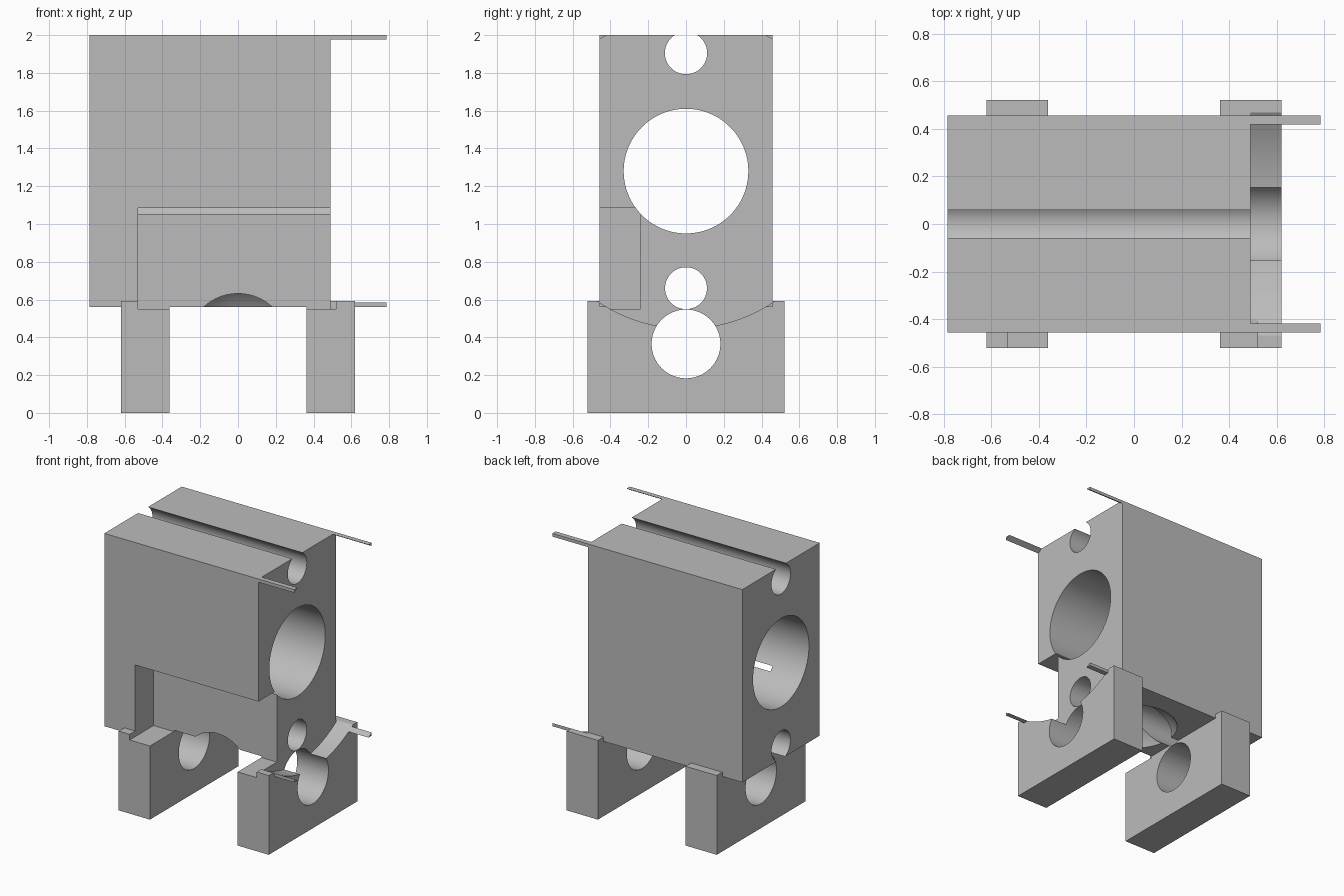
import bpy, math
from mathutils import Vector

if "Cube" in bpy.data.objects:
    bpy.data.objects.remove(bpy.data.objects["Cube"])

grey = bpy.data.materials.new("plain grey")
grey.use_nodes = True
colour = (0.5, 0.5, 0.5, 1)
grey.diffuse_color = colour
grey.node_tree.nodes["Principled BSDF"].inputs["Base Color"].default_value = colour


def box(name, low, high):
    low, high = Vector(low), Vector(high)
    bpy.ops.mesh.primitive_cube_add(size=1, location=(low + high) / 2)
    ob = bpy.context.object
    ob.name = name
    ob.scale = high - low
    bpy.ops.object.transform_apply(location=True, rotation=True, scale=True)
    ob.data.materials.append(grey)
    return ob


def bore(name, radius, z, x0=-1, x1=1, sides=96):
    bpy.ops.mesh.primitive_cylinder_add(
        vertices=sides, radius=radius, depth=x1 - x0,
        location=((x0 + x1) / 2, 0, z), rotation=(0, math.pi / 2, 0))
    ob = bpy.context.object
    ob.name = name
    bpy.ops.object.transform_apply(location=True, rotation=True, scale=True)
    ob.data.materials.append(grey)
    return ob


def combine(target, tool, operation):
    mod = target.modifiers.new(tool.name, 'BOOLEAN')
    mod.operation = operation
    mod.solver = 'EXACT'
    mod.object = tool
    tool.hide_render = True
    bpy.context.view_layer.objects.active = target
    bpy.ops.object.modifier_apply(modifier=mod.name)
    bpy.data.objects.remove(tool)


# Main block and its two feet
body = box("bearing_block", (-0.785, -0.457, 0.56), (0.785, 0.457, 2))
for name, x0, x1 in (("right_foot", -0.62, -0.362), ("left_foot", 0.362, 0.62)):
    combine(body, box(name, (x0, -0.522, 0), (x1, 0.522, 0.592)), 'UNION')

# Round relief at one end, leaving four thin corner prongs and a saddle
combine(body, bore("end_relief", 0.833, 1.28, 0.49, 1, 192), 'DIFFERENCE')

# Lengthwise holes: main bore, open top channel, lower hole, foot hole
for name, radius, z in (("main_bore", 0.33, 1.28), ("top_channel", 0.112, 1.905),
                        ("lower_hole", 0.111, 0.66), ("foot_hole", 0.182, 0.365)):
    combine(body, bore(name, radius, z), 'DIFFERENCE')

# Side recess
combine(body, box("side_recess", (-0.53, -0.7, 0.55), (0.52, -0.24, 1.085)), 'DIFFERENCE')

# Spherical pocket under the block
bpy.ops.mesh.primitive_uv_sphere_add(segments=96, ring_count=48, radius=0.359,
                                     location=(0, 0, 0.365))
pocket = bpy.context.object
pocket.name = "under_pocket"
pocket.data.materials.append(grey)
combine(body, pocket, 'DIFFERENCE')

bpy.ops.object.select_all(action='DESELECT')
body.select_set(True)
bpy.context.view_layer.objects.active = body
bpy.ops.object.shade_smooth_by_angle(angle=math.radians(25))
